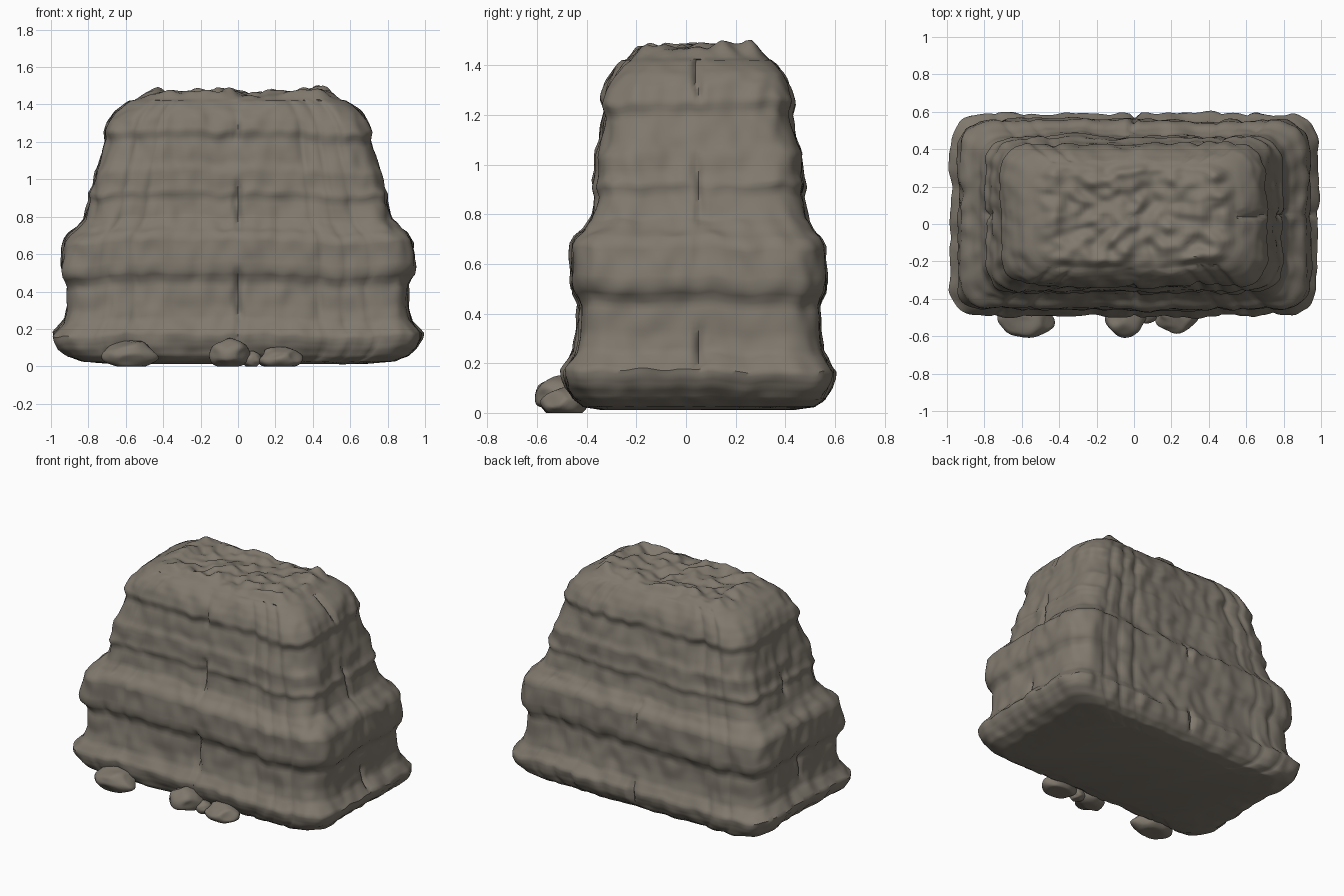
import bpy, bmesh, math
from mathutils import Vector, noise

old = bpy.data.objects.get("Cube")
if old:
    bpy.data.objects.remove(old, do_unlink=True)

# One stone colour
stone = bpy.data.materials.new("warm grey stone")
stone.use_nodes = True
COLOUR = (0.215, 0.19, 0.155, 1)
stone.diffuse_color = COLOUR
bsdf = stone.node_tree.nodes["Principled BSDF"]
bsdf.inputs["Base Color"].default_value = COLOUR
bsdf.inputs["Roughness"].default_value = 0.9

CENTRE_Y = 0.05

# Layered cliff outline: height, half width, half depth
PROFILE = [
    (0.012, 0.66, 0.38), (0.025, 0.83, 0.46), (0.055, 0.91, 0.50),
    (0.10, 0.955, 0.527), (0.14, 0.975, 0.538), (0.17, 0.98, 0.54),
    (0.20, 0.955, 0.52), (0.24, 0.925, 0.497), (0.31, 0.91, 0.485),
    (0.43, 0.903, 0.478), (0.46, 0.915, 0.488), (0.49, 0.935, 0.505),
    (0.53, 0.942, 0.512), (0.60, 0.935, 0.508), (0.67, 0.925, 0.505),
    (0.70, 0.905, 0.49), (0.73, 0.865, 0.46), (0.78, 0.82, 0.428),
    (0.88, 0.79, 0.41), (0.92, 0.795, 0.42), (0.96, 0.775, 0.412),
    (1.04, 0.758, 0.41), (1.08, 0.742, 0.393), (1.20, 0.705, 0.367),
    (1.25, 0.71, 0.38), (1.31, 0.683, 0.363), (1.36, 0.645, 0.338),
    (1.40, 0.60, 0.31), (1.42, 0.57, 0.29),
]


def wob(x, y, z):
    return noise.noise(Vector((x, y, z)))


def finish(name, bm):
    bmesh.ops.recalc_face_normals(bm, faces=bm.faces)
    mesh = bpy.data.meshes.new(name)
    bm.to_mesh(mesh)
    bm.free()
    mesh.materials.append(stone)
    ob = bpy.data.objects.new(name, mesh)
    bpy.context.scene.collection.objects.link(ob)
    bpy.ops.object.select_all(action='DESELECT')
    ob.select_set(True)
    bpy.context.view_layer.objects.active = ob
    bpy.ops.object.shade_smooth_by_angle(angle=math.radians(50))
    return ob


def square_loop(nx, ny):
    """Points around a unit square, anticlockwise from front left."""
    front = [(-1 + 2 * i / nx, -1) for i in range(nx)]
    side = [(1, -1 + 2 * i / ny) for i in range(ny)]
    half = front + side
    return half + [(-u, -v) for u, v in half]


def rounded(u, v, hx, hy, r):
    """Map a unit square point to a rounded rectangle; also give its normal."""
    x, y = u * hx, v * hy
    cx = max(-hx + r, min(hx - r, x))
    cy = max(-hy + r, min(hy - r, y))
    d = Vector((x - cx, y - cy, 0))
    if d.length < 1e-6:
        d = Vector((u, v, 0))
    d.normalize()
    return Vector((cx, cy, 0)) + d * r, d


def dense_profile(step):
    rows = []
    for a, b in zip(PROFILE, PROFILE[1:]):
        n = max(1, math.ceil((Vector(b) - Vector(a)).length / step))
        rows += [Vector(a).lerp(Vector(b), i / n) for i in range(n)]
    return rows + [Vector(PROFILE[-1])]


def groove(offset, width):
    return math.exp(-(offset / width) ** 2)


def wall_point(u, v, row):
    z, hx, hy = row
    p, d = rounded(u, v, hx, hy, 0.15)
    on_long = abs(v) > 0.999
    along = p.x if on_long else p.y
    # Broad bulges, fine grain and ragged ledge lips
    push = 0.018 * wob(p.x * 5, p.y * 5, z * 2)
    push += 0.013 * wob(p.x * 13, p.y * 13, z * 9)
    # Broken central crack on every side
    face = 3 * u + 7 * v if abs(along) < 0.1 else 0
    gate = max(0, min(1, 3 * wob(face, 4.2, z * 4)))
    push -= 0.03 * gate * groove(along - 0.02 * wob(face, 1.3, z * 9), 0.016)
    # Upright creases towards the corners of the long sides
    if on_long:
        for k in (-0.76, -0.6, 0.48, 0.62, 0.76):
            push -= 0.010 * groove(p.x - k * hx, 0.02)
    p += d * push
    fade = min(1, z / 0.15) * min(1, (1.43 - z) / 0.1)
    lift = 0.022 * wob(p.x * 3.5, p.y * 3.5, 2.7) + 0.014 * wob(p.x * 11, p.y * 11, 5.1)
    return Vector((p.x, p.y + CENTRE_Y, z + lift * fade))


def top_point(u, v, s):
    """Rugged summit: a lumpy plateau with slightly raised ends."""
    p, d = rounded(u, v, 0.57 * s, 0.29 * s, 0.15 * s)
    rise = min(1, (1 - s) / 0.2)
    rise = rise * rise * (3 - 2 * rise)
    ends = min(1, abs(p.x) / 0.45)
    z = 1.42 + rise * (0.028 + 0.022 * ends)
    z += rise * (0.045 * wob(p.x * 6, p.y * 7, 8.3) + 0.030 * wob(p.x * 13, p.y * 15, 3.9))
    p += d * 0.018 * wob(p.x * 5, p.y * 5, 2.84) * s
    return Vector((p.x, p.y + CENTRE_Y, z))


# Main rock: stacked wall rings closed by a flat base and rough summit
loop = square_loop(100, 56)
bm = bmesh.new()
rings = [[bm.verts.new(wall_point(u, v, row)) for u, v in loop]
         for row in dense_profile(0.022)]
SUMMIT_RINGS = 28
for i in range(1, SUMMIT_RINGS):
    s = 1 - i / SUMMIT_RINGS
    rings.append([bm.verts.new(top_point(u, v, s)) for u, v in loop])
count = len(loop)
for low, high in zip(rings, rings[1:]):
    for i in range(count):
        j = (i + 1) % count
        bm.faces.new((low[i], low[j], high[j], high[i]))
bm.faces.new(rings[0][::-1])
peak = bm.verts.new(top_point(1, 0, 0.001))
for i in range(count):
    bm.faces.new((rings[-1][i], rings[-1][(i + 1) % count], peak))
finish("layered_rock", bm)


# Loose boulders along the front foot
def boulder(name, centre, size, seed):
    bm = bmesh.new()
    bmesh.ops.create_icosphere(bm, subdivisions=4, radius=1)
    cuts = [Vector((wob(seed, k, 0.5), wob(seed, k, 7.5), wob(k, seed, 3.5))).normalized()
            for k in (0.3, 1.4, 2.6, 3.7, 4.2, 5.8)]
    for vert in bm.verts:
        n = vert.co.normalized()
        # Chipped flat sides
        for c in cuts:
            over = vert.co.dot(c) - 0.84
            if over > 0:
                vert.co -= c * over * 0.85
        vert.co *= 1 + 0.12 * wob(n.x * 1.5 + seed, n.y * 1.5, n.z * 1.5)
        vert.co = Vector(vert.co[i] * size[i] + centre[i] for i in range(3))
        vert.co.z = max(vert.co.z, 0)
    finish(name, bm)


boulder("boulder_right", (-0.575, -0.502, 0.062), (0.15, 0.11, 0.08), 2.3)
boulder("boulder_middle", (-0.045, -0.50, 0.067), (0.11, 0.105, 0.081), 5.7)
boulder("boulder_left", (0.225, -0.485, 0.042), (0.12, 0.095, 0.06), 8.1)
boulder("pebble", (0.075, -0.48, 0.035), (0.05, 0.05, 0.045), 11.4)
